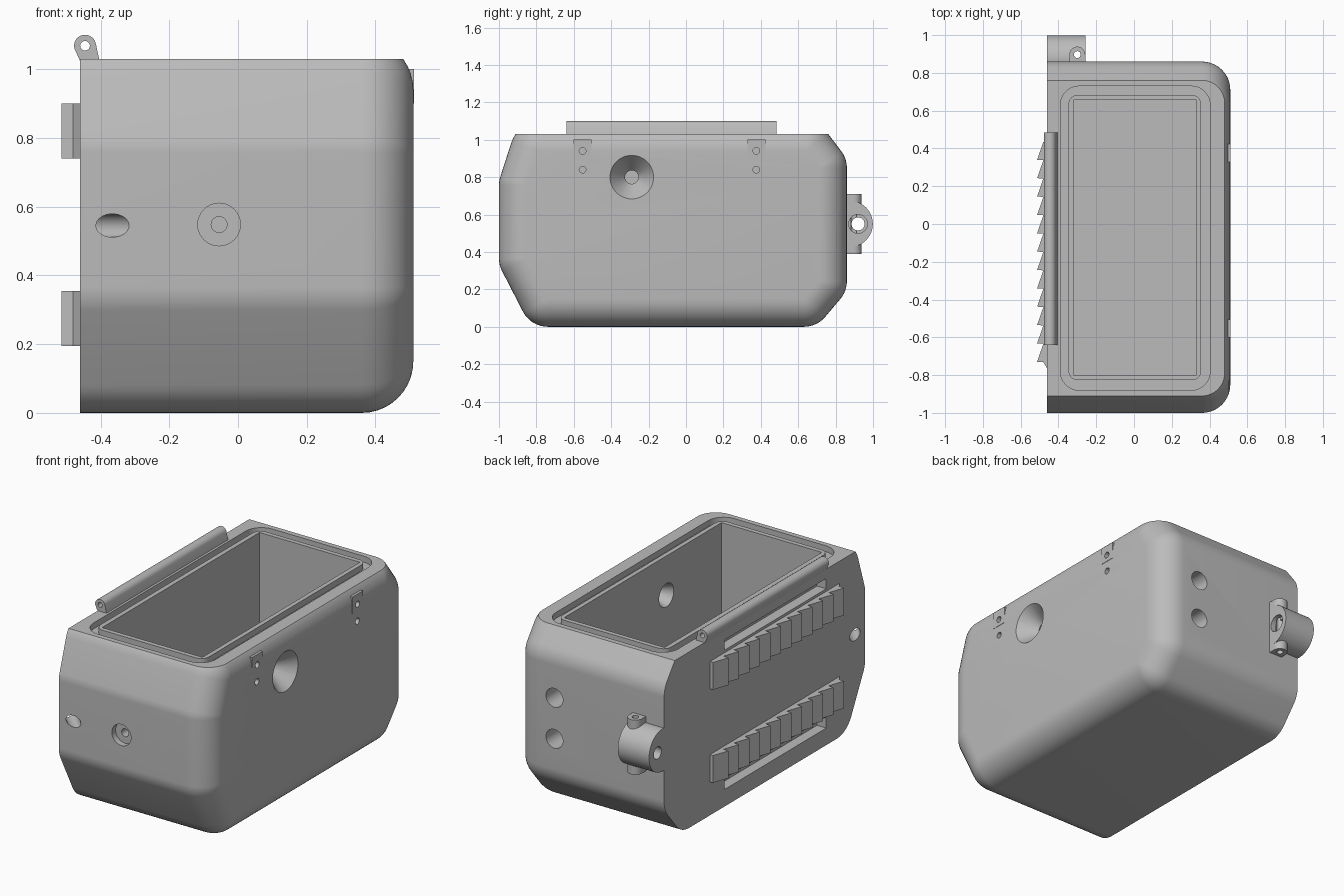
import bpy, bmesh, math
from mathutils import Vector, Matrix

if "Cube" in bpy.data.objects:
    bpy.data.objects.remove(bpy.data.objects["Cube"])

grey = bpy.data.materials.new("plain_grey")
grey.use_nodes = True
grey.diffuse_color = (0.5, 0.5, 0.5, 1)
grey.node_tree.nodes["Principled BSDF"].inputs["Base Color"].default_value = (0.5, 0.5, 0.5, 1)


def finish(name, bm):
    bmesh.ops.recalc_face_normals(bm, faces=bm.faces)
    mesh = bpy.data.meshes.new(name)
    bm.to_mesh(mesh)
    bm.free()
    mesh.materials.append(grey)
    ob = bpy.data.objects.new(name, mesh)
    bpy.context.collection.objects.link(ob)
    return ob


def prism(name, pts, axis, a, b):
    """Extrude a 2D outline along an axis from a to b."""
    place = {"x": lambda p, t: (t, p[0], p[1]),
             "y": lambda p, t: (p[0], t, p[1]),
             "z": lambda p, t: (p[0], p[1], t)}[axis]
    bm = bmesh.new()
    low = [bm.verts.new(place(p, a)) for p in pts]
    high = [bm.verts.new(place(p, b)) for p in pts]
    n = len(pts)
    for i in range(n):
        j = (i + 1) % n
        bm.faces.new((low[i], low[j], high[j], high[i]))
    bm.faces.new(low)
    bm.faces.new(high)
    return finish(name, bm)


def box(name, lo, hi):
    outline = [(lo[0], lo[1]), (hi[0], lo[1]), (hi[0], hi[1]), (lo[0], hi[1])]
    return prism(name, outline, "z", lo[2], hi[2])


def rod(name, p, q, r, r_end=None, sides=32):
    """Cylinder or cone running from p to q."""
    p, q = Vector(p), Vector(q)
    turn = (q - p).to_track_quat("Z", "Y").to_matrix().to_4x4()
    bm = bmesh.new()
    bmesh.ops.create_cone(bm, cap_ends=True, segments=sides, radius1=r,
                          radius2=r if r_end is None else r_end, depth=(q - p).length,
                          matrix=Matrix.Translation((p + q) / 2) @ turn)
    return finish(name, bm)


def combine(ob, other, mode="DIFFERENCE"):
    mod = ob.modifiers.new("combine", "BOOLEAN")
    mod.operation, mod.solver, mod.object = mode, "EXACT", other
    bpy.context.view_layer.objects.active = ob
    bpy.ops.object.modifier_apply(modifier=mod.name)
    bpy.data.objects.remove(other)


def fillet(pts, radius, rho=None, steps=8):
    """Round a counter-clockwise convex outline; rho shrinks it onto the arc centres."""
    rho = radius if rho is None else rho
    pts = [Vector(p) for p in pts]
    out = []
    for i, v in enumerate(pts):
        e1 = (v - pts[i - 1]).normalized()
        e2 = (pts[(i + 1) % len(pts)] - v).normalized()
        n1, n2 = Vector((e1.y, -e1.x)), Vector((e2.y, -e2.x))
        centre = v - (n1 + n2) / (1 + n1.dot(n2)) * radius
        for k in range(steps + 1):
            out.append(centre + n1.slerp(n2, k / steps) * rho)
    return out


def rect(x0, x1, y0, y1):
    return [(x0, y0), (x1, y0), (x1, y1), (x0, y1)]


# Shell: side outline swept across, ball-rounded on the left side, cut flat on top
LEFT, RIGHT, TOP, R = 0.51, -0.46, 1.03, 0.15
side = [(-0.9, 1.09), (-1, 0.78), (-1, 0.33), (-0.83, 0),
        (0.7, 0), (0.86, 0.19), (0.86, 0.9), (0.715, 1.09)]
bm = bmesh.new()
rings = [(RIGHT, R)]
for k in range(11):
    a = math.pi / 2 * k / 10
    rings.append((LEFT - R + R * math.sin(a), R * math.cos(a)))
loops = [[bm.verts.new((x, p.x, p.y)) for p in fillet(side, R, rho)] for x, rho in rings]
for l1, l2 in zip(loops, loops[1:]):
    for i in range(len(l1)):
        bm.faces.new((l1[i - 1], l1[i], l2[i], l2[i - 1]))
bmesh.ops.remove_doubles(bm, verts=bm.verts, dist=1e-4)
bmesh.ops.holes_fill(bm, edges=[e for e in bm.edges if e.is_boundary], sides=0)
bmesh.ops.bisect_plane(bm, geom=bm.verts[:] + bm.edges[:] + bm.faces[:],
                       plane_co=(0, 0, TOP), plane_no=(0, 0, 1), clear_outer=True)
bmesh.ops.holes_fill(bm, edges=[e for e in bm.edges if e.is_boundary], sides=0)
shell = finish("case_shell", bm)

# Seal groove, inner lip and main cavity
combine(shell, prism("groove", fillet(rect(-0.39, 0.403, -0.88, 0.73), 0.1), "z", 0.995, 1.2))
combine(shell, prism("lip", fillet(rect(-0.347, 0.356, -0.827, 0.683), 0.05), "z", 0.95, TOP), "UNION")
combine(shell, box("cavity", (-0.32, -0.8, 0.13), (0.33, 0.656, 1.2)))

# Front port: counterbore with a bore, and the slanted cord hole across the corner
combine(shell, rod("counterbore", (-0.055, -1.1, 0.548), (-0.055, -0.965, 0.548), 0.062))
combine(shell, rod("front_bore", (-0.055, -1.1, 0.548), (-0.055, -0.7, 0.548), 0.023))
combine(shell, rod("cord_hole", (-0.265, -1.1, 0.545), (-0.565, -0.8, 0.545), 0.034))

# Flared port in the left wall
combine(shell, rod("port_outer", (0.53, -0.29, 0.8), (0.41, -0.29, 0.8), 0.133, 0.034, 48))
combine(shell, rod("port_inner", (0.32, -0.29, 0.8), (0.42, -0.29, 0.8), 0.072, 0.033, 48))

# Cable holes in the back wall
for z in (0.42, 0.66):
    combine(shell, rod("cable_hole", (0.25, 0.95, z), (0.25, 0.6, z), 0.055))

# Latch pads and pin holes
for y in (-0.553, 0.376):
    combine(shell, box("latch_pad", (0.46, y - 0.048, 0.9), (0.512, y + 0.048, 1.0)), "UNION")
    for z in (0.84, 0.94):
        combine(shell, rod("pin_hole", (0.6, y, z), (0.43, y, z), 0.018, sides=20))

# Long slots in the right wall
for z0, z1 in ((0.915, 0.975), (0.1, 0.165)):
    combine(shell, box("slot", (-0.6, -0.64, z0), (-0.4, 0.3, z1)))

# Hinge barrel: round top on a flared foot, with a pin hole along it
hx, hz, hr = -0.445, 1.068, 0.032
arc = [(hx + hr * math.cos(t), hz + hr * math.sin(t))
       for t in (math.radians(15 + 180 * k / 16) for k in range(17))]
hinge = prism("hinge_barrel", arc + [(RIGHT, 1.025), (-0.403, 1.025)], "y", -0.64, 0.485)
combine(hinge, rod("hinge_pin_hole", (hx, -0.8, hz), (hx, 0.7, hz), 0.014, sides=20))

# Ratchet racks on the right wall
pitch, start, base, tip = 0.0972, 0.435, -0.48, -0.513
teeth = [(RIGHT + 0.01, start)]
for k in range(12):
    y = start - k * pitch
    teeth += [(base, y), (tip, y - pitch + 0.002)]
teeth += [(base, start - 12 * pitch), (RIGHT + 0.01, start - 12 * pitch - 0.05)]
racks = [prism("ratchet_rack_" + n, teeth, "z", z, z + 0.16)
         for n, z in (("upper", 0.74), ("lower", 0.195))]

# Back lug: round barrel with a cross pin boss
ly, lz, bx, by = 0.875, 0.55, -0.3, 0.897
lug = rod("back_lug", (RIGHT, ly, lz), (-0.258, ly, lz), 0.124, sides=48)
combine(lug, rod("boss", (bx, by, 0.39), (bx, by, 0.71), 0.042), "UNION")
combine(lug, box("boss_web", (bx - 0.042, 0.8, 0.39), (bx + 0.042, by, 0.71)), "UNION")
combine(lug, box("wall_trim", (-0.6, 0.6, 0.3), (0, 0.855, 0.8)))
combine(lug, rod("lug_bore", (-0.6, 0.92, lz), (0, 0.92, lz), 0.035))
combine(lug, rod("lug_counterbore", (-0.29, 0.92, lz), (0, 0.92, lz), 0.05))
combine(lug, rod("boss_bore", (bx, by, 0.3), (bx, by, 0.8), 0.018, sides=20))

# Smooth the curved walls, keep the edges crisp
bpy.ops.object.select_all(action="DESELECT")
for ob in [shell, hinge, lug] + racks:
    ob.select_set(True)
bpy.context.view_layer.objects.active = shell
bpy.ops.object.shade_smooth_by_angle(angle=math.radians(30))
